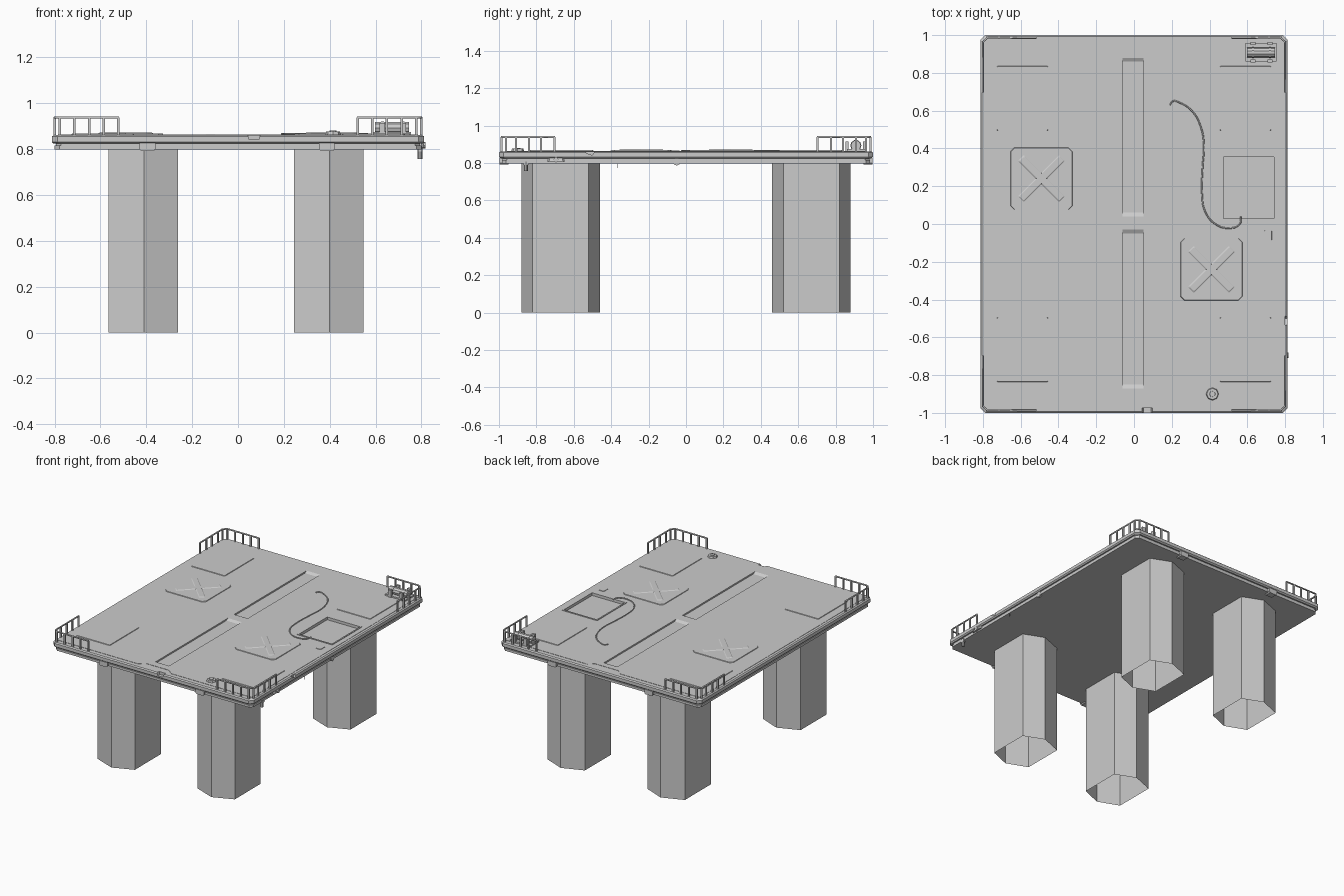
import bpy, bmesh, math
from mathutils import Matrix

if "Cube" in bpy.data.objects:
    bpy.data.objects.remove(bpy.data.objects["Cube"])

TOP = 0.864


def finish(name, bm):
    bmesh.ops.recalc_face_normals(bm, faces=bm.faces)
    me = bpy.data.meshes.new(name)
    bm.to_mesh(me)
    bm.free()
    ob = bpy.data.objects.new(name, me)
    bpy.context.collection.objects.link(ob)
    return ob


def loft(name, rings, caps=True):
    """Join rings of equal point count, each a list of (x, y, z)."""
    bm = bmesh.new()
    vs = [[bm.verts.new(p) for p in r] for r in rings]
    n = len(rings[0])
    for a, b in zip(vs, vs[1:]):
        for i in range(n):
            bm.faces.new((a[i], a[(i + 1) % n], b[(i + 1) % n], b[i]))
    if caps:
        bm.faces.new(vs[0][::-1])
        bm.faces.new(vs[-1])
    return finish(name, bm)


def chamfered(hx, hy, c, z, cx=0, cy=0):
    pts = [(hx, hy - c), (hx - c, hy), (c - hx, hy), (-hx, hy - c),
           (-hx, c - hy), (c - hx, -hy), (hx - c, -hy), (hx, c - hy)]
    return [(cx + x, cy + y, z) for x, y in pts]


def plate(name, cx, cy, hx, hy, c, z0, z1, slope=0.006):
    return loft(name, [chamfered(hx, hy, c, z0, cx, cy),
                       chamfered(hx - slope, hy - slope, c, z1, cx, cy)])


def box(name, x0, x1, y0, y1, z0, z1):
    return loft(name, [[(x0, y0, z), (x1, y0, z), (x1, y1, z), (x0, y1, z)] for z in (z0, z1)])


def cylinder(name, loc, r1, r2, depth, sides=8, axis=None):
    bm = bmesh.new()
    m = Matrix.Translation(loc)
    if axis:
        m = m @ Matrix.Rotation(math.pi / 2, 4, axis)
    bmesh.ops.create_cone(bm, cap_ends=True, segments=sides, radius1=r1, radius2=r2,
                          depth=depth, matrix=m)
    return finish(name, bm)


def tube(name, pts, r, smooth=False, res=1):
    cu = bpy.data.curves.new(name, 'CURVE')
    cu.dimensions = '3D'
    cu.bevel_depth = r
    cu.bevel_resolution = res
    cu.use_fill_caps = True
    if smooth:
        sp = cu.splines.new('BEZIER')
        sp.bezier_points.add(len(pts) - 1)
        for bp, p in zip(sp.bezier_points, pts):
            bp.co = p
            bp.handle_left_type = bp.handle_right_type = 'AUTO'
        sp.resolution_u = 5
    else:
        sp = cu.splines.new('POLY')
        sp.points.add(len(pts) - 1)
        for bp, p in zip(sp.points, pts):
            bp.co = (*p, 1)
    ob = bpy.data.objects.new(name, cu)
    bpy.context.collection.objects.link(ob)
    return ob


def cut(target, cutter):
    mod = target.modifiers.new('cut', 'BOOLEAN')
    mod.object = cutter
    mod.solver = 'EXACT'
    bpy.context.view_layer.objects.active = target
    bpy.ops.object.modifier_apply(modifier=mod.name)
    bpy.data.objects.remove(cutter)


# layered deck: lower tier, dark gap, upper tier
loft('deck_lower', [chamfered(0.80, 0.985, 0.022, z) for z in (0.798, 0.815)])
loft('deck_gap', [chamfered(0.795, 0.98, 0.022, z) for z in (0.812, 0.83)])
deck = loft('deck_upper', [chamfered(0.805, 0.99, 0.025, 0.824), chamfered(0.812, 1.0, 0.025, 0.832),
                           chamfered(0.812, 1.0, 0.025, 0.855), chamfered(0.804, 0.992, 0.025, TOP - 0.002)])

# top skin with notched end borders
half = [(0.785, 0.96), (0.13, 0.96), (0.09, 0.925), (-0.10, 0.925), (-0.14, 0.96), (-0.785, 0.96)]
outline = half + [(x, -y) for x, y in reversed(half)]
skin = loft('deck_skin', [[(x, y, z) for x, y in outline] for z in (0.845, TOP)])

# long floor channels with ramped ends, sunken basin, edge dents
for ob in (deck, skin):
    for y0, y1 in ((0.04, 0.88), (-0.87, -0.03)):
        prof = [(y0, 0.9), (y0, TOP), (y0 + 0.02, 0.853), (y1 - 0.02, 0.853), (y1, TOP), (y1, 0.9)]
        cut(ob, loft('channel_cutter', [[(x, y, z) for y, z in prof] for x in (-0.06, 0.05)]))
    cut(ob, box('basin_cutter', 0.475, 0.74, 0.03, 0.355, 0.848, 0.9))
cut(deck, cylinder('dent_cutter_a', (0.07, -1.005, 0.87), 0.035, 0.035, 0.06, 5, 'X'))
cut(deck, cylinder('dent_cutter_b', (0.815, -0.51, 0.87), 0.03, 0.03, 0.03, 5, 'Y'))

# basin rim
for n, b in (('left', (0.465, 0.475, 0.02, 0.365)), ('right', (0.74, 0.75, 0.02, 0.365)),
             ('front', (0.475, 0.74, 0.02, 0.03)), ('back', (0.475, 0.74, 0.355, 0.365))):
    box('basin_rim_' + n, *b, 0.85, TOP + 0.004)

# open hexagonal legs
hexa = [(0, -0.21), (0.148, -0.15), (0.148, 0.15), (0, 0.21), (-0.155, 0.15), (-0.155, -0.15)]
for cx in (-0.41, 0.40):
    for cy in (-0.67, 0.67):
        loft('leg', [[(cx + x, cy + y, z) for x, y in hexa] for z in (0, 0.80)], caps=False)

# corner floor panels
for sx in (-1, 1):
    for sy in (-1, 1):
        plate('corner_panel', sx * 0.59, sy * 0.665, 0.14, 0.175, 0.004, 0.855, TOP + 0.004)

# cross-marked hatches
for cx, cy in ((-0.49, 0.24), (0.41, -0.24)):
    plate('hatch', cx, cy, 0.168, 0.168, 0.02, 0.855, TOP + 0.004)
    for a in (45, 135):
        arm = plate('hatch_cross', 0, 0, 0.16, 0.028, 0.004, -0.004, 0.004, 0.012)
        arm.matrix_world = Matrix.Translation((cx, cy, TOP + 0.004)) @ Matrix.Rotation(math.radians(a), 4, 'Z')
plate('small_cover', 0.71, -0.06, 0.022, 0.028, 0.002, 0.855, TOP + 0.003, 0.003)

# corner railings
RT, R = 0.938, 0.0055
for sx in (-1, 1):
    for sy in (-1, 1):
        path = [(0.52, 0.986), (0.778, 0.986), (0.80, 0.962), (0.80, 0.70)]
        tube('rail_top', [(sx * x, sy * y, RT) for x, y in path], R)
        posts = [(x, 0.986) for x in (0.522, 0.586, 0.65, 0.714, 0.778)]
        posts += [(0.80, y) for y in (0.962, 0.91, 0.84, 0.775, 0.703)]
        for x, y in posts:
            box('rail_post', sx * x - R, sx * x + R, sy * y - R, sy * y + R, 0.85, RT)

# hose from the basin
hose = [(0.565, 0.04), (0.56, 0.0), (0.51, -0.022), (0.43, 0.0), (0.375, 0.07), (0.36, 0.16), (0.363, 0.3),
        (0.37, 0.42), (0.355, 0.51), (0.31, 0.595), (0.24, 0.643), (0.205, 0.65), (0.19, 0.63)]
tube('hose', [(x, y, TOP + 0.003) for x, y in hose], 0.004, True)

# round valve near the front
cylinder('valve_base', (0.415, -0.90, 0.868), 0.035, 0.03, 0.016)
cylinder('valve_cap', (0.415, -0.90, 0.874), 0.017, 0.015, 0.014)

# strapped tank on the back right corner
box('tank_base', 0.59, 0.755, 0.86, 0.957, 0.86, 0.874)
tank = cylinder('tank', (0.672, 0.908, 0.893), 0.027, 0.027, 0.15, 10, 'Y')
for x in (0.63, 0.72):
    cylinder('tank_strap', (x, 0.908, 0.893), 0.03, 0.03, 0.012, 10, 'Y')
    for y in (0.862, 0.955):
        box('tank_bracket', x - 0.012, x + 0.012, y - 0.008, y + 0.008, 0.86, 0.915)

# lamp housings under the front and back edges
for x in (-0.395, 0.388):
    for s in (-1, 1):
        prof = [(-0.034, 0.826), (-0.034, 0.80), (-0.026, 0.791), (0.026, 0.791), (0.034, 0.80), (0.034, 0.826)]
        loft('lamp_housing', [[(x + px, s * y, z) for px, z in prof] for y in (0.95, 0.998)])

# fittings on the right edge
plate('side_fitting', 0.79, -0.695, 0.022, 0.045, 0.008, 0.808, 0.826, 0.004)
cylinder('side_knob', (0.805, -0.695, 0.817), 0.014, 0.014, 0.024, 8, 'Y')
cylinder('side_lamp', (0.795, -0.05, 0.806), 0.02, 0.02, 0.016, 8, 'Y')
box('drain_box', 0.785, 0.803, -0.87, -0.842, 0.79, 0.815)
cylinder('drain_pipe', (0.794, -0.856, 0.783), 0.01, 0.01, 0.05)
tube('hanging_wire', [(0.795, -0.365, 0.81), (0.795, -0.365, 0.772)], 0.002)

# turn curves into meshes
dg = bpy.context.evaluated_depsgraph_get()
for ob in [o for o in bpy.data.objects if o.type == 'CURVE']:
    me = bpy.data.meshes.new_from_object(ob.evaluated_get(dg))
    new = bpy.data.objects.new(ob.name + '_mesh', me)
    bpy.context.collection.objects.link(new)
    bpy.data.objects.remove(ob)
